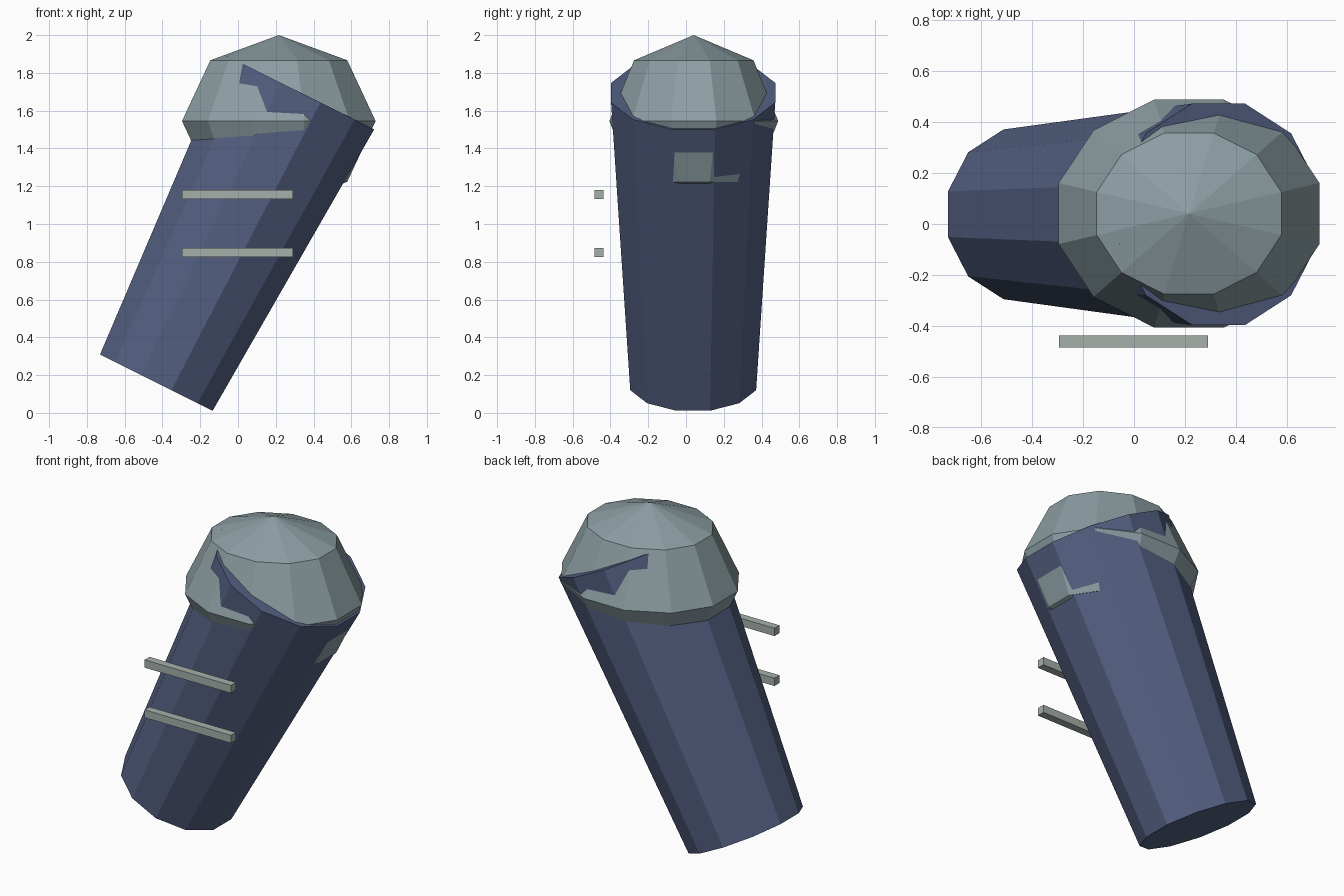
import bpy, math
from mathutils import Vector

if "Cube" in bpy.data.objects:
    bpy.data.objects.remove(bpy.data.objects["Cube"])


def material(name, rgb):
    m = bpy.data.materials.new(name)
    m.diffuse_color = (*rgb, 1.0)
    m.use_nodes = True
    m.node_tree.nodes["Principled BSDF"].inputs["Base Color"].default_value = m.diffuse_color
    return m


body_blue = material("slate blue", (0.089, 0.117, 0.223))
dome_grey = material("blue grey", (0.262, 0.342, 0.366))
bar_grey = material("pale grey", (0.381, 0.434, 0.402))

SIDES = 12
HALF_STEP = math.pi / SIDES   # turns a flat side towards each axis
CENTRE_Y = 0.038


def finish(name, mat):
    ob = bpy.context.object
    ob.name = name
    ob.data.materials.append(mat)
    return ob


# Leaning tapered barrel
bottom = Vector((-0.4325, CENTRE_Y, 0.16))
top = Vector((0.332, CENTRE_Y, 1.695))
axis = top - bottom
bpy.ops.mesh.primitive_cone_add(vertices=SIDES, radius1=0.345, radius2=0.45,
                                depth=axis.length)
barrel = finish("barrel", body_blue)
flats = [v.co.copy() for v in barrel.data.vertices]
for v in barrel.data.vertices:
    x, y = v.co.x, v.co.y
    c, s = math.cos(HALF_STEP), math.sin(HALF_STEP)
    v.co.x, v.co.y = x * c - y * s, x * s + y * c
barrel.location = (bottom + top) / 2
barrel.rotation_euler = (0, math.atan2(axis.x, axis.z), 0)

# Upright faceted dome that sinks into the barrel
bpy.ops.mesh.primitive_uv_sphere_add(segments=SIDES, ring_count=4, radius=1)
dome = finish("dome", dome_grey)
for v in dome.data.vertices:
    x, y = v.co.x, v.co.y
    c, s = math.cos(HALF_STEP), math.sin(HALF_STEP)
    v.co = (0.5305 * (x * c - y * s), 0.463 * (x * s + y * c), 0.455 * v.co.z)
dome.location = (0.216, 0.041, 1.545)

# Two level bars in front
for name, z in (("lower_bar", 0.85), ("upper_bar", 1.157)):
    bpy.ops.mesh.primitive_cube_add(size=1, location=(-0.002, -0.461, z))
    bar = finish(name, bar_grey)
    bar.scale = (0.587, 0.048, 0.048)
